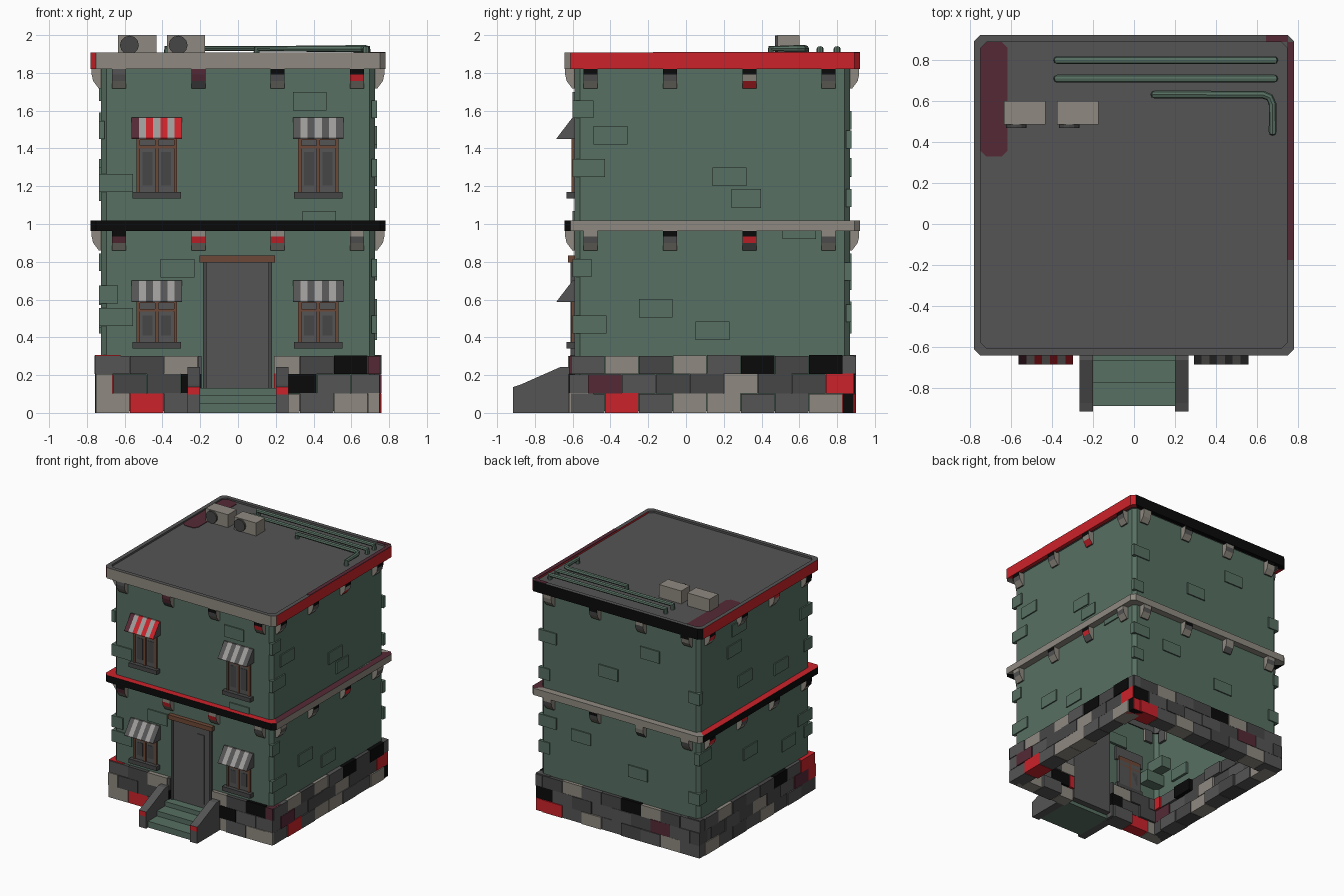
import bpy, bmesh, math, random
from mathutils import Vector

if "Cube" in bpy.data.objects:
    bpy.data.objects.remove(bpy.data.objects["Cube"])
random.seed(4)

# colours
COL = {'G': ('mid gray', (.092, .09, .09)), 'D': ('dark gray', (.062, .062, .064)),
       'W': ('wall green', (.095, .16, .123)), 'K': ('black', (.003, .003, .003)),
       'B': ('stone beige', (.275, .255, .22)), 'R': ('red', (.6, .016, .023)),
       'M': ('maroon', (.09, .023, .036)), 'N': ('wood brown', (.155, .066, .038)),
       'L': ('awning light gray', (.34, .33, .32))}
KEYS = list(COL)
MATS = []
for n, c in COL.values():
    m = bpy.data.materials.new(n)
    m.diffuse_color = (*c, 1)
    m.use_nodes = True
    m.node_tree.nodes["Principled BSDF"].inputs["Base Color"].default_value = m.diffuse_color
    MATS.append(m)


def finish(name, bm):
    bmesh.ops.recalc_face_normals(bm, faces=bm.faces)
    me = bpy.data.meshes.new(name)
    bm.to_mesh(me)
    bm.free()
    for m in MATS:
        me.materials.append(m)
    ob = bpy.data.objects.new(name, me)
    bpy.context.collection.objects.link(ob)
    return ob


def prism(bm, pts, vec, col, sides=None, caps=True):
    """Extrude a polygon along vec; sides = colour letter per edge."""
    a = [bm.verts.new(p) for p in pts]
    b = [bm.verts.new(Vector(p) + Vector(vec)) for p in pts]
    n = len(pts)
    for i in range(n):
        f = bm.faces.new((a[i], a[(i + 1) % n], b[(i + 1) % n], b[i]))
        f.material_index = KEYS.index(sides[i] if sides else col)
    if caps:
        for loop in (a[::-1], b):
            bm.faces.new(loop).material_index = KEYS.index(col)


def box(bm, x0, x1, y0, y1, z0, z1, col):
    prism(bm, [(x0, y0, z0), (x1, y0, z0), (x1, y1, z0), (x0, y1, z0)], (0, 0, z1 - z0), col)


def rect(x0, x1, y0, y1, c, z):
    return [(x0 + c, y0, z), (x1 - c, y0, z), (x1, y0 + c, z), (x1, y1 - c, z),
            (x1 - c, y1, z), (x0 + c, y1, z), (x0, y1 - c, z), (x0, y0 + c, z)]


# wall planes
X, YF, YB = .725, -.59, .867


def side_pt(side, u, d, z):
    return {'front': (u, YF - d, z), 'back': (u, YB + d, z),
            'right': (X + d, u, z), 'left': (-X - d, u, z)}[side]


def side_box(bm, side, u0, u1, d0, d1, z0, z1, col):
    pts = [side_pt(side, u, d, z0) for u, d in ((u0, d0), (u1, d0), (u1, d1), (u0, d1))]
    prism(bm, pts, (0, 0, z1 - z0), col)


# walls: open shell with chamfered corners
bm = bmesh.new()
prism(bm, rect(-X, X, YF, YB, .028, .01), (0, 0, 1.85), 'W', caps=False)
finish('walls', bm)

# foundation stones, three staggered rows on each side
STONES = {'front': ('BRGGBBGBB', 'BDDKKRKGG', 'GDBGGBDKM'),
          'right': ('GRGBBGGBK', 'GMGDDBDDR', 'GBDBGKDKG'),
          'back': ('GBGDGBGRR', 'DGMDGGDGK', 'GDBKDGBDG'),
          'left': ('DGDBGDGBG', 'RMGDBDGDG', 'RGKDGDBGD')}
bm = bmesh.new()
for side, rows in STONES.items():
    lo, hi = (-.752, .752) if side in ('front', 'back') else (-.608, .89)
    for r, row in enumerate(rows):
        for i, col in enumerate(row):
            a = max(lo, lo + .18 * i - (.09 if r == 1 else 0))
            b = min(hi, lo + .18 * (i + 1) - (.09 if r == 1 else 0))
            if i == 8:
                b = hi
            if side == 'front' and a < .19 and b > -.19:   # leave room for the door
                if a < -.19:
                    b = -.19
                elif b > .19:
                    a = .19
                else:
                    continue
            d = .024 + random.random() * .01
            side_box(bm, side, a, b - .003, -.07 - random.random() * .04, d,
                     (0, .103, .205)[r], (.1, .203, .3)[r] + random.random() * .006, col)
finish('foundation_stones', bm)

# raised wall bricks: (centre along wall, centre height)
BRICKS = {'front': [(.38, 1.65), (-.32, .765), (.43, 1.02)],
          'right': [(-.4, 1.47), (.23, 1.25), (.32, 1.135), (-.16, .555), (.14, .435), (.6, .97)],
          'back': [(-.28, 1.55), (-.17, .54), (.1, 1.3), (.35, .7)],
          'left': [(.35, 1.7), (.41, 1.54), (.27, 1.25), (-.2, 1.17), (.2, .62), (-.3, .5)]}
bm = bmesh.new()
for side, spots in BRICKS.items():
    for u, z in spots:
        w = .078 if (side, u) == ('right', .32) else .089
        side_box(bm, side, u - w, u + w, -.02, .01, z - .049, z + .049, 'W')
# corner bricks: (x sign, y sign, x length, y length, low z)
for sx, sy, lx, ly, z in [(-1, -1, .18, .1, 1.17), (-1, -1, .1, .18, .58), (-1, -1, .18, .1, .46),
                          (-1, -1, .03, .15, 1.45), (1, -1, .03, .11, 1.56), (1, -1, .03, .17, 1.25),
                          (1, -1, .03, .18, .42), (1, -1, .03, .1, .72), (1, 1, .16, .03, 1.4),
                          (1, 1, .1, .03, 1.09), (1, 1, .16, .04, .7), (1, 1, .1, .03, .48),
                          (-1, 1, .1, .05, 1.25), (-1, 1, .05, .16, .75), (-1, 1, .1, .1, .42)]:
    xs = sorted((sx * (X + .011), sx * (X + .011 - lx)))
    e = YB + .01 if sy > 0 else YF - .01
    ys = sorted((e, e - sy * ly))
    box(bm, *xs, *ys, z, z + .095, 'W')
finish('wall_bricks', bm)


def cornice(name, z0, z1, inset, face, top, inner):
    """Hollow band; colours given for front, right, back, left."""
    bm = bmesh.new()
    o, i = (-.782, .782, -.642, .922), (-.782 + inset, .782 - inset, -.642 + inset, .922 - inset)
    loops = [[bm.verts.new(p) for p in rect(*q, .03, z)]
             for q, z in ((o, z0), (o, z1), (i, z1), (i, z0))]
    for k, cols in enumerate((face, top, inner, face)):
        for j in range(8):
            f = bm.faces.new((loops[k][j], loops[k][(j + 1) % 8],
                              loops[(k + 1) % 4][(j + 1) % 8], loops[(k + 1) % 4][j]))
            side = (0, 0, 1, 1, 2, 2, 3, 3)[j]
            f.material_index = KEYS.index(cols[side])
    finish(name, bm)


cornice('roof_cornice', 1.82, 1.908, .033, 'BRKR', 'GGGG', 'GRGG')
cornice('middle_cornice', .962, 1.018, .06, 'KBBK', 'RMBR', 'GGGG')

# roof deck with stained patches
bm = bmesh.new()
prism(bm, rect(-.76, .76, -.62, .9, .03, 1.83), (0, 0, .063), 'G')
finish('roof_deck', bm)
bm = bmesh.new()
prism(bm, rect(-.75, -.617, .33, .888, .028, 1.89), (0, 0, .007), 'M')
box(bm, .748, .781, -.175, .89, 1.904, 1.911, 'M')
box(bm, .645, .752, .888, .921, 1.904, 1.911, 'M')
finish('roof_stains', bm)

# cornice brackets, colours run top to bottom
PROF = [(-.02, 0), (.05, 0), (.05, -.03), (.042, -.065), (.012, -.105), (-.02, -.105)]
BRK = {('front', 1): ('GGB', 'MMG', 'KGB', 'KRB'), ('front', 0): ('KMB', 'BRB', 'BRB', 'BGB'),
       ('right', 1): ('KGB', 'KGB', 'KBR', 'KGB'), ('right', 0): ('BGB', 'KGB', 'KRG', 'BGB'),
       ('back', 1): ('KBB', 'BGB', 'KGB', 'BBB'), ('back', 0): ('BGB', 'BBG', 'KGB', 'BGB'),
       ('left', 1): ('KKB', 'RBB', 'KGB', 'KRB'), ('left', 0): ('KKB', 'KGB', 'RGB', 'KRB')}
bm = bmesh.new()
for (side, level), cols in BRK.items():
    fb = side in ('front', 'back')
    for k, c in enumerate(cols):
        u = -.63 + .42 * k + (0 if fb else .125)
        pts = [side_pt(side, u - .037, d, (1.822 if level else .965) + z) for d, z in PROF]
        prism(bm, pts, (.074, 0, 0) if fb else (0, .074, 0), 'B', c[0] + c + 'GG')
finish('cornice_brackets', bm)


# windows with sills and striped awnings
def window(name, cx, z0, z1, stripes):
    bm = bmesh.new()
    f = lambda a, b, d, lo, hi, c: side_box(bm, 'front', cx + a, cx + b, -.03, d, lo, hi, c)
    f(-.108, .108, .003, z0, z1, 'G')
    for s in (-.108, -.009, .09):
        f(s, s + .018, .016, z0, z1, 'N')
    f(-.108, .108, .015, z1 - .05, z1 - .035, 'N')
    f(-.108, .108, .015, z1 - .005, z1 + .03, 'N')
    for s in (-.049, .049):                      # sash and darker pane
        f(s - .04, s + .04, .008, z0, z1 - .05, 'G')
        f(s - .026, s + .026, .01, z0 + .04, z1 - .07, 'D')
    finish(name, bm)
    bm = bmesh.new()
    f(-.128, .128, .042, z0 - .03, z0 + .005, 'D')
    finish(name + '_sill', bm)
    bm = bmesh.new()
    w = .266 / 7
    for i, c in enumerate(stripes):
        pts = [(cx - .133 + w * i, y, z) for y, z in
               ((YF + .02, z1), (-.685, z1), (-.685, z1 + .004), (-.6, z1 + .115), (YF + .02, z1 + .115))]
        prism(bm, pts, (w, 0, 0), 'G', 'G' + c * 3 + 'G')
    finish(name + '_awning', bm)


for n, x in (('left', -.43), ('right', .425)):
    window('upper_window_' + n, x, 1.165, 1.45, 'MLRLRLR' if x < 0 else 'GLGLGLG')
    window('lower_window_' + n, x, .37, .586, 'GLGLGLG')

# door, frame and lintel
bm = bmesh.new()
side_box(bm, 'front', -.185, .18, -.08, .012, .03, .795, 'G')
side_box(bm, 'front', .05, .115, 0, .017, .165, .735, 'G')
for s in (-.185, .162):
    side_box(bm, 'front', s, s + .018, 0, .022, .13, .795, 'D')
finish('door', bm)
bm = bmesh.new()
side_box(bm, 'front', -.203, .197, -.03, .034, .795, .832, 'N')
finish('door_lintel', bm)

# entrance steps with sloped side walls
bm = bmesh.new()
for y, z0, z1 in ((-.89, 0, .052), (-.775, .05, .094), (-.67, .09, .132)):
    box(bm, -.21, .21, y, -.56, z0, z1, 'W')
finish('entrance_steps', bm)
bm = bmesh.new()
for x in (-.267, .2):
    pts = [(x, y, z) for y, z in ((-.58, 0), (-.916, 0), (-.916, .098), (-.916, .137),
                                 (-.875, .15), (-.665, .243), (-.58, .243))]
    prism(bm, pts, (.067, 0, 0), 'G', 'GGRGGGG')
finish('step_side_walls', bm)

# rooftop cooling units with round fans
for k, x in enumerate((-.635, -.377)):
    bm = bmesh.new()
    box(bm, x, x + .203, .485, .6, 1.89, 2.0, 'B')
    ring = [(x + .06 + .05 * math.cos(a), .47, 1.947 + .05 * math.sin(a))
            for a in (i * math.tau / 12 for i in range(12))]
    prism(bm, ring, (0, .02, 0), 'D')
    finish('cooling_unit_%d' % (k + 1), bm)

# roof pipes, octagonal section, ends turned down to the deck
Z = 1.928
PATHS = [[(-.375, .8, 1.89), (-.375, .8, Z), (.685, .8, Z), (.685, .8, 1.89)],
         [(-.375, .71, 1.89), (-.375, .71, Z), (.685, .71, Z), (.685, .71, 1.89)],
         [(.1, .632, 1.89), (.1, .632, Z), (.63, .632, Z), (.663, .618, Z), (.677, .585, Z),
          (.677, .45, Z), (.677, .45, 1.89)]]
for k, path in enumerate(PATHS):
    cu = bpy.data.curves.new('roof_pipe', 'CURVE')
    cu.dimensions = '3D'
    cu.bevel_depth, cu.bevel_resolution, cu.use_fill_caps = .019, 2, True
    sp = cu.splines.new('POLY')
    sp.points.add(len(path) - 1)
    for p, co in zip(sp.points, path):
        p.co = (*co, 1)
    sp.use_smooth = False
    cu.materials.append(MATS[KEYS.index('W')])
    bpy.context.collection.objects.link(bpy.data.objects.new('roof_pipe_%d' % (k + 1), cu))
